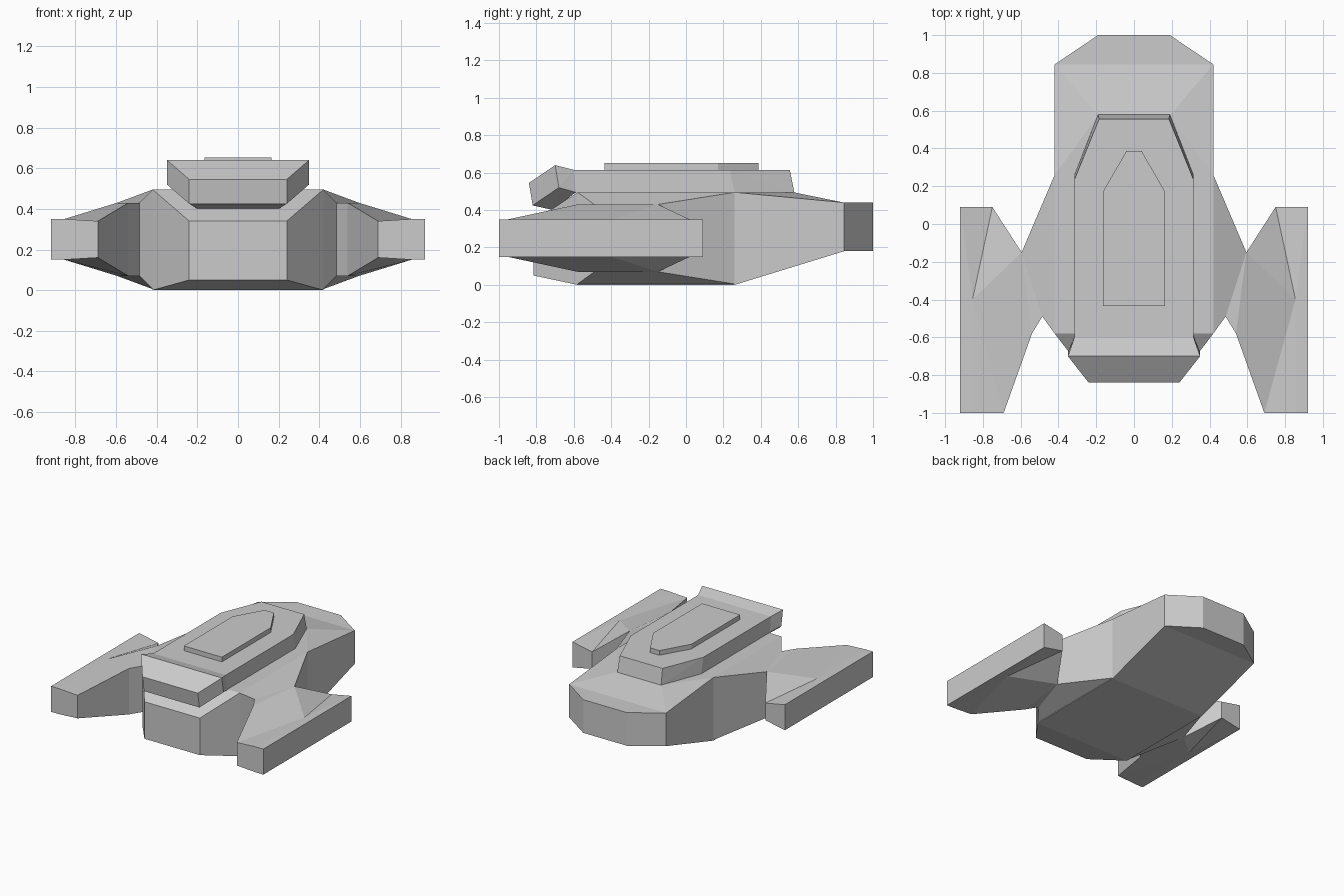
import bpy, bmesh, math

if "Cube" in bpy.data.objects:
    bpy.data.objects.remove(bpy.data.objects["Cube"])


def add_object(name, bm):
    bmesh.ops.recalc_face_normals(bm, faces=bm.faces)
    mesh = bpy.data.meshes.new(name)
    bm.to_mesh(mesh)
    bm.free()
    obj = bpy.data.objects.new(name, mesh)
    bpy.context.collection.objects.link(obj)
    return obj


def convex_part(name, points):
    """Flat-faced symmetric solid wrapped around right-hand points."""
    bm = bmesh.new()
    for x, y, z in points:
        for side in (1, -1):
            bm.verts.new((side * x, y, z))
    bmesh.ops.convex_hull(bm, input=bm.verts[:])
    bmesh.ops.dissolve_limit(bm, angle_limit=math.radians(1.5),
                             verts=bm.verts[:], edges=bm.edges[:])
    return add_object(name, bm)


def levels(plan, low, high):
    return [(x, y, z) for x, y in plan for z in (low, high)]


# Main hull: widest in the middle, tapered to nose and tail
hull = levels([(.42, -.58), (.42, .26)], 0, .495)
hull += levels([(.24, -.815)], .05, .34)
hull += levels([(.42, .845)], .18, .44)
hull += [(.19, .575, .495)]
convex_part("main_hull", hull)

# Chamfered tail block
convex_part("tail_block", levels([(.42, .845), (.19, 1.0)], .18, .44))

# Raised deck with sloped rear
deck = levels([(.315, -.60)], .49, .615)
deck += [(.315, .26, .49), (.19, .58, .49), (.315, .235, .615), (.185, .555, .615)]
convex_part("upper_deck", deck)

# Tilted bridge at the front of the deck
convex_part("bridge", [
    (.35, -.70, .64), (.24, -.84, .545), (.24, -.82, .425), (.35, -.68, .52),
    (.20, -.71, .40), (.315, -.59, .495), (.315, -.60, .615)])

# Thin panel on the deck
convex_part("deck_panel", levels([(.165, -.435), (.165, .17), (.04, .387)], .61, .652))

# Wings: plan points with half thickness about z = 0.25
WING_MID = .25
wing_plan = [
    (.42, .26, .245), (.595, -.15, .18),               # root leading edge, waist
    (.75, .09, .067), (.92, .09, .10), (.92, -1, .10),  # outer pod
    (.855, -1, .10), (.69, -1, .09), (.54, -.58, .18),
    (.485, -.49, .18), (.42, -.58, .245),               # root trailing edge
    (.855, -.40, .10)]                                  # crease on the pod
wing_panels = [(0, 1, 8, 9), (1, 7, 8), (1, 2, 10), (2, 3, 10),
               (3, 4, 5, 10), (1, 10, 6, 7), (10, 5, 6)]

bm = bmesh.new()
top = [bm.verts.new((x, y, WING_MID + h)) for x, y, h in wing_plan]
bottom = [bm.verts.new((x, y, WING_MID - h)) for x, y, h in wing_plan]
for panel in wing_panels:
    bm.faces.new([top[i] for i in panel])
    bm.faces.new([bottom[i] for i in reversed(panel)])
for i in range(9):
    bm.faces.new((top[i], bottom[i], bottom[i + 1], top[i + 1]))
# Close the root against the hull
bm.faces.new((top[9], bottom[9], bottom[0], top[0]))
wings = add_object("side_wings", bm)
mirror = wings.modifiers.new("mirror", 'MIRROR')
mirror.use_axis[0] = True
mirror.use_mirror_merge = False
